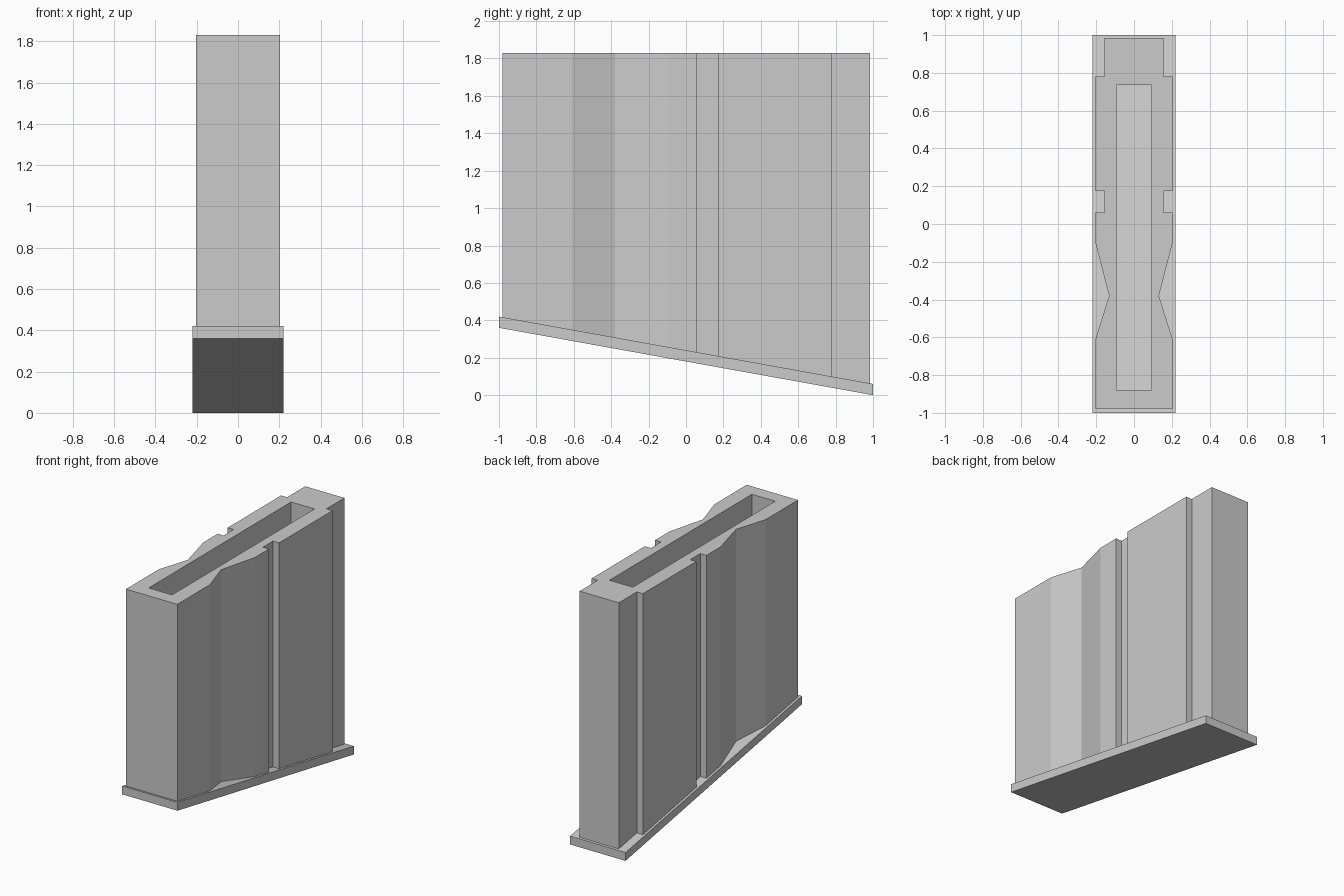
import bpy
import bmesh

cube = bpy.data.objects.get("Cube")
if cube:
    bpy.data.objects.remove(cube, do_unlink=True)

TOP = 1.83

grey = bpy.data.materials.new("plain grey")
grey.use_nodes = True
COLOUR = (0.6, 0.6, 0.6, 1)
grey.diffuse_color = COLOUR
grey.node_tree.nodes["Principled BSDF"].inputs["Base Color"].default_value = COLOUR


def slope(y):
    """Height of the slanted floor plate's upper face."""
    return 0.24 - 0.18 * y


def mirrored(side):
    """Close a right-hand outline by mirroring it across x = 0."""
    return side + [(-x, y) for x, y in reversed(side)]


def prism(name, outline, low, high):
    """Extrude an outline between two height functions of y."""
    bm = bmesh.new()
    bottom = [bm.verts.new((x, y, low(y))) for x, y in outline]
    top = [bm.verts.new((x, y, high(y))) for x, y in outline]
    bm.faces.new(bottom[::-1])
    bm.faces.new(top)
    n = len(outline)
    for i in range(n):
        j = (i + 1) % n
        bm.faces.new((bottom[i], bottom[j], top[j], top[i]))
    bmesh.ops.recalc_face_normals(bm, faces=bm.faces)
    mesh = bpy.data.meshes.new(name)
    bm.to_mesh(mesh)
    bm.free()
    mesh.materials.append(grey)
    obj = bpy.data.objects.new(name, mesh)
    bpy.context.collection.objects.link(obj)
    return obj


# Casing with pinched waist, side grooves and narrower spine
W, INSET, WAIST = 0.204, 0.156, 0.132
casing_side = [
    (W, -0.98), (W, -0.61), (WAIST, -0.38), (W, -0.10),
    (W, 0.06), (INSET, 0.06), (INSET, 0.175), (W, 0.175),
    (W, 0.78), (INSET, 0.78), (INSET, 0.985),
]
casing = prism("casing", mirrored(casing_side), slope, lambda y: TOP)

# Rectangular well cut from the top down to the floor plate
cutter = prism("well_cutter", mirrored([(0.093, -0.88), (0.093, 0.735)]),
               lambda y: slope(y) - 0.1, lambda y: TOP + 0.1)
cutter.hide_render = True
cutter.hide_viewport = True
cut = casing.modifiers.new("well", "BOOLEAN")
cut.operation = "DIFFERENCE"
cut.solver = "EXACT"
cut.object = cutter

# Slanted floor plate with a small lip all round
prism("floor_plate", mirrored([(0.22, -1), (0.22, 1)]),
      lambda y: slope(y) - 0.06, slope)
